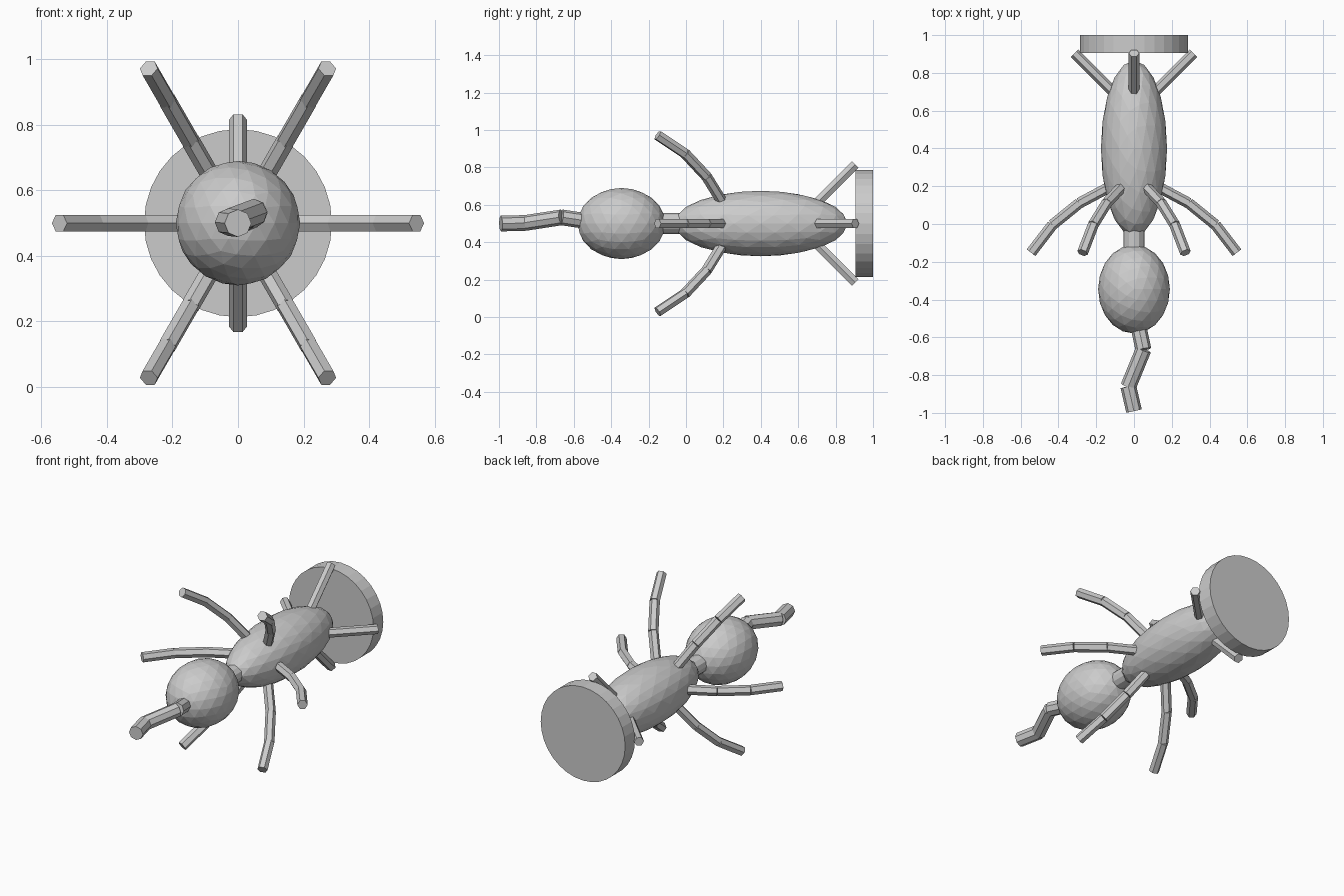
import bpy, bmesh
from math import sin, cos, radians
from mathutils import Vector, Matrix

if "Cube" in bpy.data.objects:
    bpy.data.objects.remove(bpy.data.objects["Cube"])

MID = 0.5  # height of the long axis


def finish(bm, name):
    mesh = bpy.data.meshes.new(name)
    bm.to_mesh(mesh)
    bm.free()
    obj = bpy.data.objects.new(name, mesh)
    bpy.context.collection.objects.link(obj)


def ellipsoid(name, y, radii):
    bm = bmesh.new()
    mat = Matrix.Translation((0, y, MID)) @ Matrix.Diagonal((*radii, 1))
    bmesh.ops.create_icosphere(bm, subdivisions=3, radius=1, matrix=mat)
    finish(bm, name)


def rods(name, points, radius, sides):
    """Chain of straight prisms through the given points."""
    bm = bmesh.new()
    pts = [Vector(p) for p in points]
    for a, b in zip(pts, pts[1:]):
        t = (b - a).normalized()
        v = t.cross(Vector((0, 0, 1))).normalized()
        rot = Matrix((v.cross(t), v, t)).transposed().to_4x4()
        mat = Matrix.Translation((a + b) / 2) @ rot
        bmesh.ops.create_cone(bm, cap_ends=True, segments=sides, radius1=radius,
                              radius2=radius, depth=(b - a).length, matrix=mat)
    finish(bm, name)


def radial(profile, degrees):
    """Turn (distance, y) pairs into points around the long axis."""
    a = radians(degrees)
    return [(r * cos(a), y, MID + r * sin(a)) for r, y in profile]


# Body, head, neck and round end plate
ellipsoid("body", 0.40, (0.175, 0.465, 0.175))
ellipsoid("head", -0.345, (0.19, 0.235, 0.19))
rods("neck", [(0, -0.15, MID), (0, 0.0, MID)], 0.055, 12)
rods("end_plate", [(0, 0.905, MID), (0, 1.0, MID)], 0.287, 32)

# Six bent legs around the body
leg = [(0.14, 0.19), (0.29, 0.11), (0.432, -0.005), (0.545, -0.152)]
for i in range(6):
    rods(f"leg_{i + 1}", radial(leg, i * 60), 0.029, 6)

# Four straight rear struts
strut = [(0.10, 0.69), (0.315, 0.905)]
for i in range(4):
    rods(f"rear_strut_{i + 1}", radial(strut, i * 90), 0.028, 6)

# Crooked snout
rods("snout", [(0.01, -0.48, 0.505), (0.05, -0.665, 0.533),
               (-0.03, -0.86, 0.503), (0, -0.99, 0.5)], 0.042, 8)
